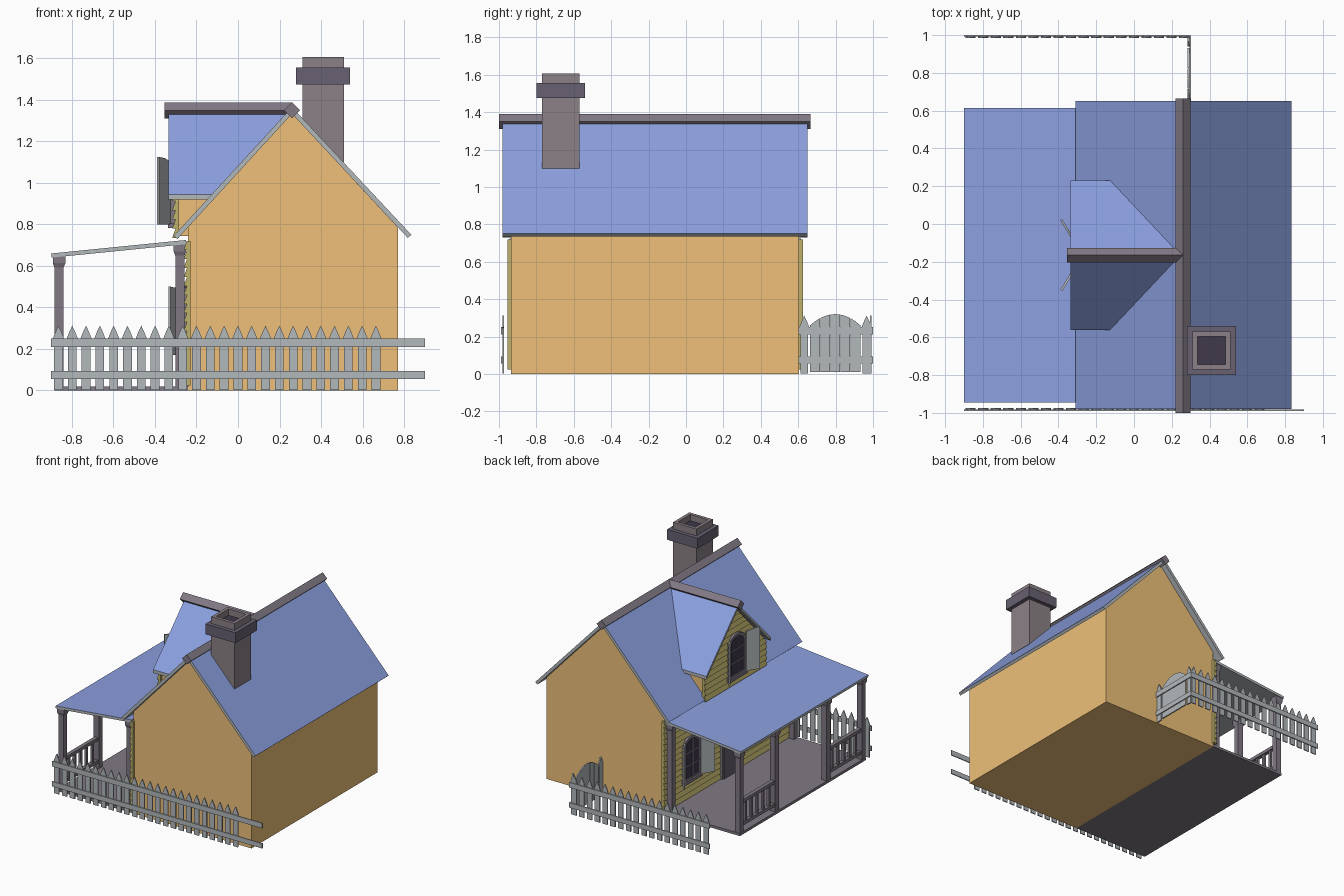
import bpy, bmesh, math
from mathutils import Vector

if "Cube" in bpy.data.objects:
    bpy.data.objects.remove(bpy.data.objects["Cube"])

MATS = {}
for n, c in {"blue": (0.26, 0.35, 0.74), "orange": (0.86, 0.53, 0.19), "siding": (0.52, 0.45, 0.15),
             "timber": (0.22, 0.19, 0.23), "brick": (0.26, 0.22, 0.24), "dark": (0.05, 0.04, 0.07),
             "cap": (0.14, 0.12, 0.17), "pale": (0.45, 0.48, 0.50)}.items():
    m = bpy.data.materials.new(n)
    m.diffuse_color = (*c, 1)
    m.use_nodes = True
    m.node_tree.nodes["Principled BSDF"].inputs["Base Color"].default_value = m.diffuse_color
    MATS[n] = m


class Part:
    """Collects solids in one mesh."""
    def __init__(self):
        self.bm = bmesh.new()

    def loft(self, lower, upper):
        a = [self.bm.verts.new(p) for p in lower]
        b = [self.bm.verts.new(p) for p in upper]
        n = len(a)
        self.bm.faces.new(a)
        self.bm.faces.new(b[::-1])
        for i in range(n):
            j = (i + 1) % n
            self.bm.faces.new((a[i], b[i], b[j], a[j]))

    def prism(self, pts, axis, lo, hi):
        put = {"x": lambda p, t: (t, p[0], p[1]), "y": lambda p, t: (p[0], t, p[1]),
               "z": lambda p, t: (p[0], p[1], t)}[axis]
        self.loft([put(p, lo) for p in pts], [put(p, hi) for p in pts])

    def box(self, x0, x1, y0, y1, z0, z1):
        self.prism([(x0, y0), (x1, y0), (x1, y1), (x0, y1)], "z", z0, z1)

    def done(self, name, mat, top=None):
        bmesh.ops.recalc_face_normals(self.bm, faces=self.bm.faces[:])
        me = bpy.data.meshes.new(name)
        me.materials.append(MATS[mat])
        if top:
            me.materials.append(MATS[top])
            for f in self.bm.faces:
                f.normal_update()
                f.material_index = int(f.normal.z > 0.6)
        self.bm.to_mesh(me)
        self.bm.free()
        ob = bpy.data.objects.new(name, me)
        bpy.context.collection.objects.link(ob)


CY = -0.165  # middle of the house in y
Y0, Y1 = -0.935, 0.605

# House body
p = Part()
p.prism([(-0.24, 0), (0.77, 0), (0.77, 0.785), (0.26, 1.335), (-0.24, 0.79)], "y", Y0, Y1)
p.done("house_walls", "orange")

# Main roof, porch roof
p = Part()
p.prism([(-0.31, 0.745), (0.26, 1.365), (0.26, 1.333), (-0.292, 0.73)], "y", -0.98, 0.65)
p.prism([(0.26, 1.365), (0.835, 0.75), (0.818, 0.735), (0.26, 1.333)], "y", -0.98, 0.65)
p.done("main_roof", "pale", "blue")
p = Part()
p.prism([(-0.9, 0.66), (-0.25, 0.725), (-0.248, 0.705), (-0.898, 0.64)], "y", -0.945, 0.615)
p.done("porch_roof", "pale", "blue")

# Dormer walls and roof
p = Part()
p.prism([(CY - 0.36, 0.745), (CY + 0.36, 0.745), (CY + 0.36, 0.94), (CY, 1.315), (CY - 0.36, 0.94)],
        "x", -0.295, 0.24)
p.done("dormer_walls", "orange")
p = Part()
for s in (1, -1):
    q = [(-0.335, CY, 1.35), (-0.335, CY + s * 0.395, 0.945), (-0.11, CY + s * 0.395, 0.945), (0.25, CY, 1.35)]
    p.loft([(x, y, z - 0.025) for x, y, z in q], q)
p.done("dormer_roof", "pale", "blue")

# Ridge beams, square section set on edge
def diamond(c, z, r=0.039):
    return [(c - r, z), (c, z - r), (c + r, z), (c, z + r)]

p = Part()
p.prism(diamond(0.26, 1.35), "y", -1.0, 0.665)
p.done("main_ridge", "timber")
p = Part()
p.prism(diamond(CY, 1.349), "x", -0.355, 0.26)
p.done("dormer_ridge", "timber")

# Overlapping clapboards on porch wall and dormer gable
def siding(part, x, z0, z1, n, half):
    h = (z1 - z0) / n
    for i in range(n):
        a, b = z0 + i * h, z0 + (i + 1) * h
        wa, wb = max(half(a), 0.004), max(half(b), 0.002)
        part.loft([(x + 0.01, CY - wa, a), (x + 0.01, CY + wa, a), (x - 0.022, CY + wa, a), (x - 0.022, CY - wa, a)],
                  [(x + 0.01, CY - wb, b), (x + 0.01, CY + wb, b), (x - 0.006, CY + wb, b), (x - 0.006, CY - wb, b)])

p = Part()
siding(p, -0.24, 0.025, 0.72, 16, lambda z: 0.79)
p.done("porch_wall_siding", "siding")
p = Part()
siding(p, -0.295, 0.735, 1.31, 13, lambda z: min(0.375, (1.315 - z) / 1.04))
p.done("dormer_siding", "siding")

# Chimney with collar and hollow pot
p = Part()
p.box(0.31, 0.51, -0.77, -0.57, 1.1, 1.5)
p.done("chimney_stack", "brick")
p = Part()
p.box(0.28, 0.54, -0.8, -0.54, 1.475, 1.555)
p.done("chimney_collar", "cap")
p = Part()
for x0, x1, y0, y1 in ((0.31, 0.335, -0.77, -0.57), (0.485, 0.51, -0.77, -0.57),
                       (0.335, 0.485, -0.77, -0.745), (0.335, 0.485, -0.595, -0.57)):
    p.box(x0, x1, y0, y1, 1.555, 1.607)
p.done("chimney_rim", "brick")
p = Part()
p.box(0.335, 0.485, -0.745, -0.595, 1.55, 1.558)
p.done("chimney_opening", "dark")

# Arched windows with open shutters
def arch(c, half, z0, z1, rise):
    top = [(c + half * math.cos(math.pi * i / 8), z1 - rise + rise * math.sin(math.pi * i / 8)) for i in range(9)]
    return [(c - half, z0), (c + half, z0)] + top

def window(name, x, c, z0, z1):
    f, g, b, s = Part(), Part(), Part(), Part()
    f.prism(arch(c, 0.1, z0, z1, 0.06), "x", x, x + 0.03)
    f.box(x - 0.012, x + 0.02, c - 0.11, c + 0.11, z0 - 0.018, z0 + 0.004)
    f.done(name + "_frame", "timber")
    g.prism(arch(c, 0.08, z0 + 0.02, z1 - 0.02, 0.05), "x", x - 0.003, x + 0.02)
    g.done(name + "_glass", "dark")
    b.box(x - 0.007, x, c - 0.004, c + 0.004, z0 + 0.02, z1 - 0.02)
    for t in (0.36, 0.66):
        z = z0 + t * (z1 - z0)
        b.box(x - 0.007, x, c - 0.08, c + 0.08, z - 0.004, z + 0.004)
    b.done(name + "_bars", "timber")
    for side in (1, -1):
        hinge, d = Vector((x, c + side * 0.1, 0)), Vector((-0.055, side * 0.09, 0))
        th = Vector((-0.010, -side * 0.006, 0))
        q = [(0, z0), (1, z0), (1, z1), (0.5, z1 - 0.006), (0, z1 - 0.022)]
        face = [hinge + d * u + Vector((0, 0, z)) for u, z in q]
        s.loft(face, [v + th for v in face])
    s.done(name + "_shutters", "pale")

window("dormer_window", -0.325, CY, 0.80, 1.125)
window("back_porch_window", -0.27, CY + 0.475, 0.17, 0.5)
window("front_porch_window", -0.27, CY - 0.475, 0.17, 0.5)

# Door
p = Part()
p.box(-0.272, -0.24, CY - 0.11, CY + 0.11, 0.02, 0.52)
p.done("door_frame", "timber")
p = Part()
p.box(-0.277, -0.25, CY - 0.09, CY + 0.09, 0.02, 0.5)
p.done("door", "cap")

# Porch floor, posts, railings
p = Part()
p.box(-0.885, -0.24, Y0, Y1, 0, 0.02)
p.done("porch_floor", "timber")

def post(part, x, y, top):
    part.box(x - 0.022, x + 0.022, y - 0.022, y + 0.022, 0.02, top)
    a, b = 0.022, 0.03
    sq = lambda r, z: [(x - r, y - r, z), (x + r, y - r, z), (x + r, y + r, z), (x - r, y + r, z)]
    part.loft(sq(a, top - 0.055), sq(b, top - 0.035))
    part.loft(sq(b, top - 0.035), sq(b, top))

p, r = Part(), Part()
for s in (1, -1):
    outer, inner = CY + s * 0.745, CY + s * 0.315
    post(p, -0.862, outer, 0.648)
    post(p, -0.862, inner, 0.648)
    post(p, -0.28, outer, 0.705)
    y0, y1 = sorted((outer, inner))
    for z in (0.06, 0.235):
        r.box(-0.877, -0.847, y0, y1, z, z + 0.025)
    for i in range(1, 6):
        y = y0 + (y1 - y0) * i / 6
        r.box(-0.871, -0.853, y - 0.01, y + 0.01, 0.07, 0.24)
p.done("porch_posts", "timber")
r.done("porch_railings", "timber")

# Picket fences and arched gate
def picket(c, k=1):
    return [(c - 0.021, 0.003), (c + 0.021, 0.003), (c + 0.021, 0.245), (c + 0.027, 0.25), (c + 0.013, 0.285),
            (c, 0.312), (c - 0.013, 0.285), (c - 0.027, 0.25), (c - 0.021, 0.245)]

RAILS = ((0.055, 0.093), (0.21, 0.25))

def fence(name, yr, yp, x1, n):
    part = Part()
    for z0, z1 in RAILS:
        part.box(-0.9, x1, yr - 0.004, yr + 0.004, z0, z1)
    for i in range(n):
        part.prism(picket(-0.865 + i * 0.0665), "y", yp - 0.004, yp + 0.004)
    part.done(name, "pale")

fence("front_fence", -0.986, -0.978, 0.9, 24)
fence("back_fence", 0.996, 0.988, 0.3, 18)

p = Part()
for z0, z1 in RAILS:
    p.box(0.294, 0.302, 0.605, 0.995, z0, z1)
for c in (0.632, 0.966):
    p.prism(picket(c), "x", 0.284, 0.294)
p.done("side_fence", "pale")
p = Part()
top = lambda y: 0.32 - 0.06 * ((y - 0.798) / 0.135) ** 2
for i in range(5):
    a = 0.664 + i * 0.054
    b = a + 0.052
    ys = [b, (a + b) / 2, a]
    p.prism([(a, 0.01), (b, 0.01)] + [(y, top(y)) for y in ys], "x", 0.284, 0.294)
p.done("garden_gate", "pale")
